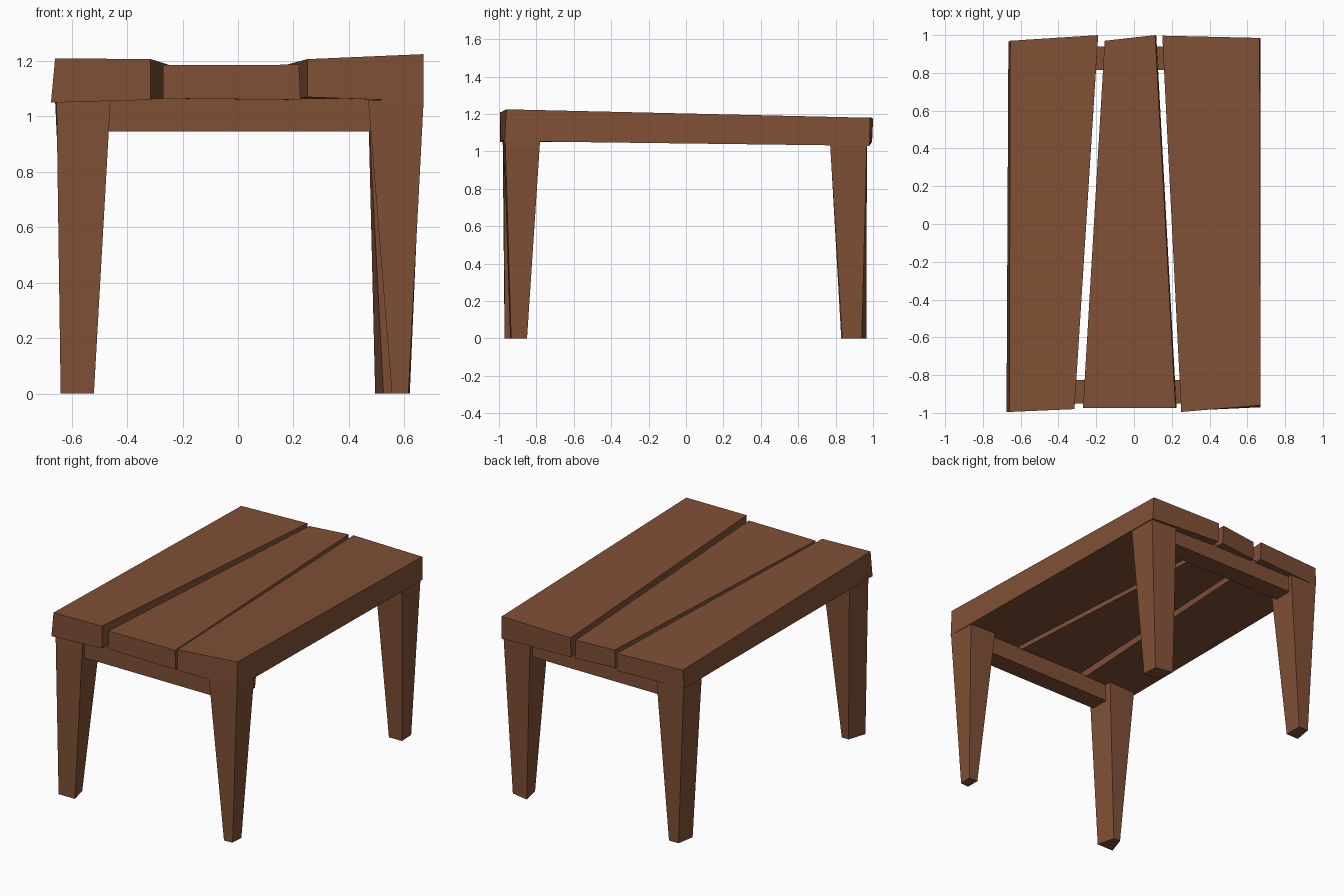
import bpy

wood = bpy.data.materials.new("brown wood")
wood.diffuse_color = (0.216, 0.080, 0.037, 1)


def hexa(name, bottom, top):
    """Six-sided block from four bottom and four top corners.
    Corner order: front left, front right, back right, back left."""
    faces = [(3, 2, 1, 0), (4, 5, 6, 7)]
    faces += [(i, (i + 1) % 4, (i + 1) % 4 + 4, i + 4) for i in range(4)]
    mesh = bpy.data.meshes.new(name)
    mesh.from_pydata(bottom + top, [], faces)
    mesh.materials.append(wood)
    obj = bpy.data.objects.new(name, mesh)
    bpy.context.collection.objects.link(obj)
    return obj


def at(z, *xy):
    return [(x, y, z) for x, y in xy]


# Hand-cut planks of the table top
hexa("left_plank",
     [(-.675, -.995, 1.05), (-.315, -.98, 1.06), (-.19, .995, 1.05), (-.665, .965, 1.05)],
     [(-.66, -.995, 1.21), (-.315, -.98, 1.207), (-.19, 1.0, 1.168), (-.655, .97, 1.17)])
hexa("middle_plank",
     [(-.27, -.975, 1.065), (.225, -.975, 1.06), (.118, .995, 1.05), (-.155, .965, 1.05)],
     [(-.27, -.975, 1.185), (.22, -.975, 1.187), (.112, 1.0, 1.175), (-.155, .97, 1.17)])
hexa("right_plank",
     [(.25, -.99, 1.07), (.67, -.97, 1.055), (.67, .98, 1.03), (.15, .995, 1.05)],
     [(.25, -.995, 1.207), (.67, -.96, 1.225), (.665, .985, 1.18), (.15, .997, 1.18)])

# Tapered, slightly skewed legs
hexa("front_left_leg",
     at(0, (-.64, -.97), (-.52, -.97), (-.55, -.85), (-.60, -.85)),
     at(1.06, (-.655, -.98), (-.46, -.975), (-.46, -.78), (-.655, -.78)))
hexa("front_right_leg",
     at(0, (.555, -.94), (.615, -.935), (.62, -.85), (.555, -.85)),
     at(1.06, (.47, -.975), (.67, -.967), (.665, -.78), (.47, -.78)))
hexa("back_right_leg",
     at(0, (.525, .835), (.62, .835), (.615, .94), (.495, .965)),
     at(1.045, (.47, .77), (.665, .77), (.665, .967), (.47, .967)))
hexa("back_left_leg",
     at(0, (-.63, .83), (-.54, .83), (-.54, .95), (-.61, .95)),
     at(1.055, (-.655, .77), (-.46, .77), (-.46, .967), (-.66, .967)))

# Cross bars under the planks at both ends
for name, y0, y1 in (("front_bar", -.95, -.825), ("back_bar", .815, .94)):
    plan = ((-.48, y0), (.49, y0), (.49, y1), (-.48, y1))
    hexa(name, at(.945, *plan), at(1.065, *plan))
